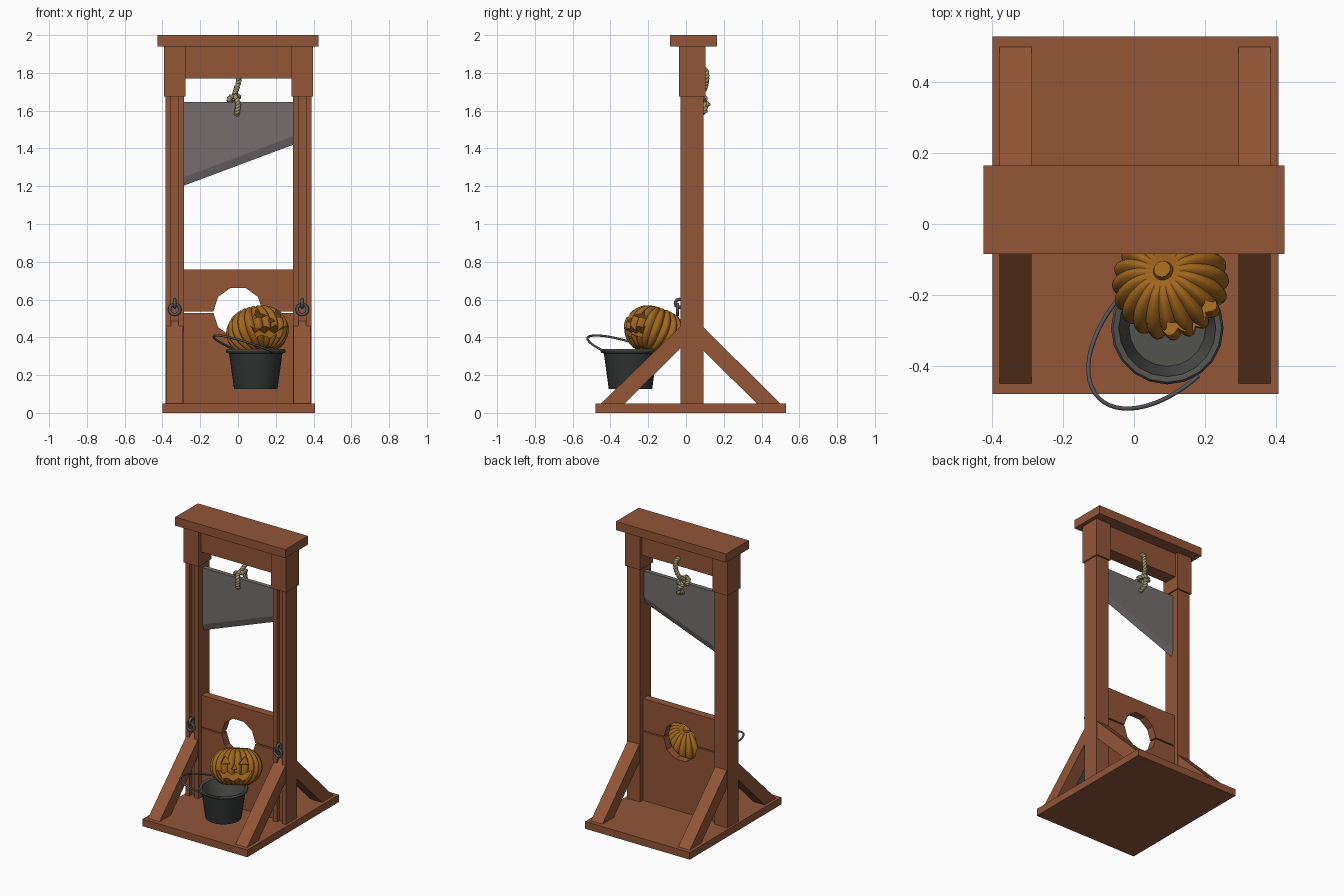
import bpy, bmesh, math
from mathutils import Vector, Quaternion, Matrix

if "Cube" in bpy.data.objects:
    bpy.data.objects.remove(bpy.data.objects["Cube"])


def mat(name, r, g, b):
    m = bpy.data.materials.new(name)
    m.diffuse_color = (r, g, b, 1)
    m.use_nodes = True
    m.node_tree.nodes["Principled BSDF"].inputs["Base Color"].default_value = m.diffuse_color
    return m


WOOD = mat("red brown wood", 0.29, 0.092, 0.039)
STEEL = mat("blade steel", 0.178, 0.155, 0.158)
IRON = mat("dark iron", 0.09, 0.095, 0.108)
BUCKET = mat("bucket black", 0.032, 0.035, 0.034)
LINING = mat("bucket grey", 0.085, 0.085, 0.078)
ORANGE = mat("pumpkin orange", 0.36, 0.135, 0.012)
ROPE = mat("rope straw", 0.38, 0.33, 0.16)


def finish(bm, name, *mats):
    bmesh.ops.recalc_face_normals(bm, faces=bm.faces)
    me = bpy.data.meshes.new(name)
    bm.to_mesh(me)
    bm.free()
    ob = bpy.data.objects.new(name, me)
    bpy.context.collection.objects.link(ob)
    for m in mats:
        me.materials.append(m)
    return ob


def activate(ob):
    bpy.ops.object.select_all(action='DESELECT')
    ob.select_set(True)
    bpy.context.view_layer.objects.active = ob


def smooth(ob, angle=40):
    activate(ob)
    bpy.ops.object.shade_smooth_by_angle(angle=math.radians(angle))


def prism_into(bm, pts, a, b, axis):
    """Extrude a 2D outline from a to b along the axis."""
    place = {'x': lambda p, t: (t, p[0], p[1]),
             'y': lambda p, t: (p[0], t, p[1]),
             'z': lambda p, t: (p[0], p[1], t)}[axis]
    lo = [bm.verts.new(place(p, a)) for p in pts]
    hi = [bm.verts.new(place(p, b)) for p in pts]
    bm.faces.new(lo)
    bm.faces.new(hi[::-1])
    for i in range(len(pts)):
        j = (i + 1) % len(pts)
        bm.faces.new((lo[i], lo[j], hi[j], hi[i]))


def prism(name, pts, a, b, axis, m):
    bm = bmesh.new()
    prism_into(bm, pts, a, b, axis)
    return finish(bm, name, m)


def box(name, x0, x1, y0, y1, z0, z1, m=WOOD):
    return prism(name, [(x0, y0), (x1, y0), (x1, y1), (x0, y1)], z0, z1, 'z', m)


def tube(name, pts, radius, m, res=2):
    cu = bpy.data.curves.new(name, 'CURVE')
    cu.dimensions = '3D'
    cu.bevel_depth, cu.bevel_resolution, cu.use_fill_caps = radius, res, True
    sp = cu.splines.new('POLY')
    sp.points.add(len(pts) - 1)
    for p, q in zip(sp.points, pts):
        p.co = (*q, 1)
    ob = bpy.data.objects.new(name, cu)
    bpy.context.collection.objects.link(ob)
    cu.materials.append(m)
    activate(ob)
    bpy.ops.object.convert(target='MESH')
    smooth(bpy.context.object, 60)


# Base, top plank and crossbeam
box("base", -0.40, 0.408, -0.48, 0.53, 0, 0.05)
box("top_plank", -0.425, 0.425, -0.085, 0.165, 1.94, 2.0)
box("crossbeam", -0.28, 0.29, -0.015, 0.08, 1.77, 1.94)

# Grooved posts, cap blocks, braces and iron rings on both sides
for side, cx in (("left", -0.335), ("right", 0.34)):
    g, w, f = 0.019, 0.049, -0.028
    prism(side + "_post", [(cx - w, f), (cx - g, f), (cx - g, 0), (cx + g, 0), (cx + g, f),
                           (cx + w, f), (cx + w, 0.093), (cx - w, 0.093)], 0.05, 1.94, 'z', WOOD)
    box(side + "_cap_block", cx - 0.058, cx + 0.058, -0.038, 0.103, 1.675, 1.94)
    prism(side + "_front_brace", [(-0.45, 0.05), (-0.325, 0.05), (0.0, 0.37), (0.0, 0.487)],
          cx - 0.045, cx + 0.045, 'x', WOOD)
    prism(side + "_back_brace", [(0.50, 0.05), (0.375, 0.05), (0.06, 0.36), (0.06, 0.485)],
          cx - 0.045, cx + 0.045, 'x', WOOD)
    for part, loc, rot, r in (("eye_bolt", (cx, -0.035, 0.58), (0, math.pi / 2, 0), 0.021),
                              ("hanging_ring", (cx, -0.045, 0.547), (math.pi / 2, 0, 0), 0.027)):
        bpy.ops.mesh.primitive_torus_add(location=loc, rotation=rot, major_radius=r, minor_radius=0.009,
                                         major_segments=16, minor_segments=8)
        ring = bpy.context.object
        ring.name = side + "_" + part
        ring.data.materials.append(IRON)
        smooth(ring, 60)

# Neck boards with a ten-sided opening
arc = [(0.13 * math.cos(k * math.pi / 5), 0.13 * math.sin(k * math.pi / 5)) for k in range(6)]
prism("lower_neck_board", [(-0.29, 0.05), (0.295, 0.05), (0.295, 0.53)] +
      [(x, 0.53 - z) for x, z in arc] + [(-0.29, 0.53)], 0.005, 0.06, 'y', WOOD)
prism("upper_neck_board", [(-0.29, 0.76), (0.295, 0.76), (0.295, 0.538)] +
      [(x, 0.538 + z) for x, z in arc] + [(-0.29, 0.538)], 0.005, 0.06, 'y', WOOD)

# Slanted blade with a sharpened lower edge
bm = bmesh.new()
yc, t = 0.033, 0.015
rows = []
for x, low in ((-0.287, 1.203), (0.293, 1.42)):
    rows.append([bm.verts.new((x, y, z)) for y, z in
                 ((yc - t, 1.645), (yc - t, low + 0.045), (yc, low), (yc + t, low + 0.045), (yc + t, 1.645))])
bm.faces.new(rows[0])
bm.faces.new(rows[1][::-1])
for i in range(5):
    j = (i + 1) % 5
    bm.faces.new((rows[0][i], rows[1][i], rows[1][j], rows[0][j]))
finish(bm, "blade", STEEL)


# Rope: two twisted strands following a smooth path
def rope(name, ctrl, r=0.009, turns=14):
    c = [Vector(p) for p in ctrl]
    c = [2 * c[0] - c[1]] + c + [2 * c[-1] - c[-2]]
    path = []
    for i in range(1, len(c) - 2):
        for k in range(10):
            u = k / 10
            path.append(0.5 * (2 * c[i] + (c[i + 1] - c[i - 1]) * u
                               + (2 * c[i - 1] - 5 * c[i] + 4 * c[i + 1] - c[i + 2]) * u * u
                               + (3 * c[i] - c[i - 1] - 3 * c[i + 1] + c[i + 2]) * u ** 3))
    path.append(c[-2])
    for s in (0, 1):
        pts = []
        for i, p in enumerate(path):
            d = (path[min(i + 1, len(path) - 1)] - path[max(i - 1, 0)]).normalized()
            n = d.cross(Vector((1, 0.3, 0.2))).normalized()
            a = math.pi * s + 6.283 * turns * i / 100
            pts.append(p + (n * math.cos(a) + d.cross(n) * math.sin(a)) * r * 0.8)
        tube(f"{name}_strand_{s + 1}", pts, r, ROPE, 1)


rope("hanging_rope", [(0.0, 0.075, 1.83), (0.005, 0.105, 1.81), (0.005, 0.108, 1.76),
                      (-0.01, 0.095, 1.71), (-0.02, 0.06, 1.675)])
rope("rope_loop", [(-0.02, 0.06, 1.675), (-0.01, 0.01, 1.67), (0.0, 0.0, 1.63), (-0.005, 0.005, 1.59),
                   (-0.01, 0.05, 1.58), (-0.01, 0.10, 1.60), (-0.02, 0.09, 1.66)])
rope("rope_knot", [(-0.045, 0.06, 1.64), (-0.04, 0.03, 1.67), (0.0, 0.045, 1.675), (-0.01, 0.10, 1.665),
                   (-0.04, 0.09, 1.655), (-0.02, 0.118, 1.63)])

# Bucket turned from a profile; rim and lining are grey
bc = Vector((0.094, -0.294, 0))
profile = [(0.0, 0.127), (0.115, 0.127), (0.141, 0.315), (0.155, 0.318), (0.159, 0.328),
           (0.153, 0.337), (0.137, 0.333), (0.108, 0.142), (0.0, 0.142)]
bm = bmesh.new()
N = 20
loops = [[bm.verts.new(bc + Vector((r * math.cos(6.28319 * k / N), r * math.sin(6.28319 * k / N), z)))
          for k in range(N)] for r, z in profile]
for i in range(len(loops) - 1):
    for k in range(N):
        k2 = (k + 1) % N
        f = bm.faces.new((loops[i][k], loops[i][k2], loops[i + 1][k2], loops[i + 1][k]))
        f.material_index = 1 if i >= 2 else 0
bmesh.ops.remove_doubles(bm, verts=bm.verts, dist=1e-5)
smooth(finish(bm, "bucket", BUCKET, LINING), 35)

# Wire handle hanging out over the rim
half, out = Vector((0.088, -0.135, 0)), Vector((-0.205, -0.183, 0.085))
top = bc + Vector((0, 0, 0.325))
tube("bucket_handle", [top + half * math.cos(a) + out * math.sin(a)
                       for a in [math.pi * k / 28 for k in range(29)]], 0.006, IRON)

# Ribbed pumpkin tipped back on the bucket, with carved eyes and mouth
bm = bmesh.new()
bmesh.ops.create_uvsphere(bm, u_segments=120, v_segments=24, radius=1)
for v in bm.verts:
    x, y, z = v.co
    s = math.hypot(x, y)
    rib = 1 - 0.11 * (1 - abs(math.sin(10 * math.atan2(y, x)))) * min(1, s * 1.6)
    dip = 1 - 0.3 * math.exp(-(s / 0.3) ** 2)
    v.co = (x * rib * 0.167, y * rib * 0.167, z * 0.135 * dip * (0.5 + 0.5 * rib))
pumpkin = finish(bm, "pumpkin", ORANGE)

bm = bmesh.new()
for s in (-1, 1):
    prism_into(bm, [(s * 0.025, 0.02), (s * 0.09, 0.02), (s * 0.062, 0.07)], -0.3, -0.09, 'y')
prism_into(bm, [(-0.02, -0.012), (0.02, -0.012), (0, 0.018)], -0.3, -0.11, 'y')
upper = [(-0.11, -0.02), (-0.07, -0.045), (-0.045, -0.03), (-0.015, -0.05), (0.015, -0.03),
         (0.045, -0.05), (0.07, -0.035), (0.11, -0.02)]
lower = [(0.08, -0.07), (0.05, -0.088), (0.025, -0.07), (-0.01, -0.092), (-0.045, -0.072), (-0.08, -0.075)]
prism_into(bm, upper + lower, -0.3, -0.09, 'y')
cutter = finish(bm, "face_cutter", ORANGE)
cutter.hide_render = True
activate(pumpkin)
mod = pumpkin.modifiers.new("carve", 'BOOLEAN')
mod.operation, mod.solver, mod.object = 'DIFFERENCE', 'EXACT', cutter
bpy.ops.object.modifier_apply(modifier=mod.name)
bpy.data.objects.remove(cutter)
smooth(pumpkin, 45)

bm = bmesh.new()
bmesh.ops.create_cone(bm, cap_ends=True, segments=14, radius1=0.034, radius2=0.024, depth=0.03,
                      matrix=Matrix.Translation((0, 0, 0.103)))
stem = finish(bm, "pumpkin_stem", ORANGE)
smooth(stem, 40)
tilt = Vector((0, 0, 1)).rotation_difference(Vector((-0.2, 0.33, 0.92)))
turn = tilt @ Quaternion((0, 0, 1), math.radians(30))
for ob in (pumpkin, stem):
    ob.rotation_mode = 'QUATERNION'
    ob.rotation_quaternion = turn
    ob.location = (0.103, -0.166, 0.432)
